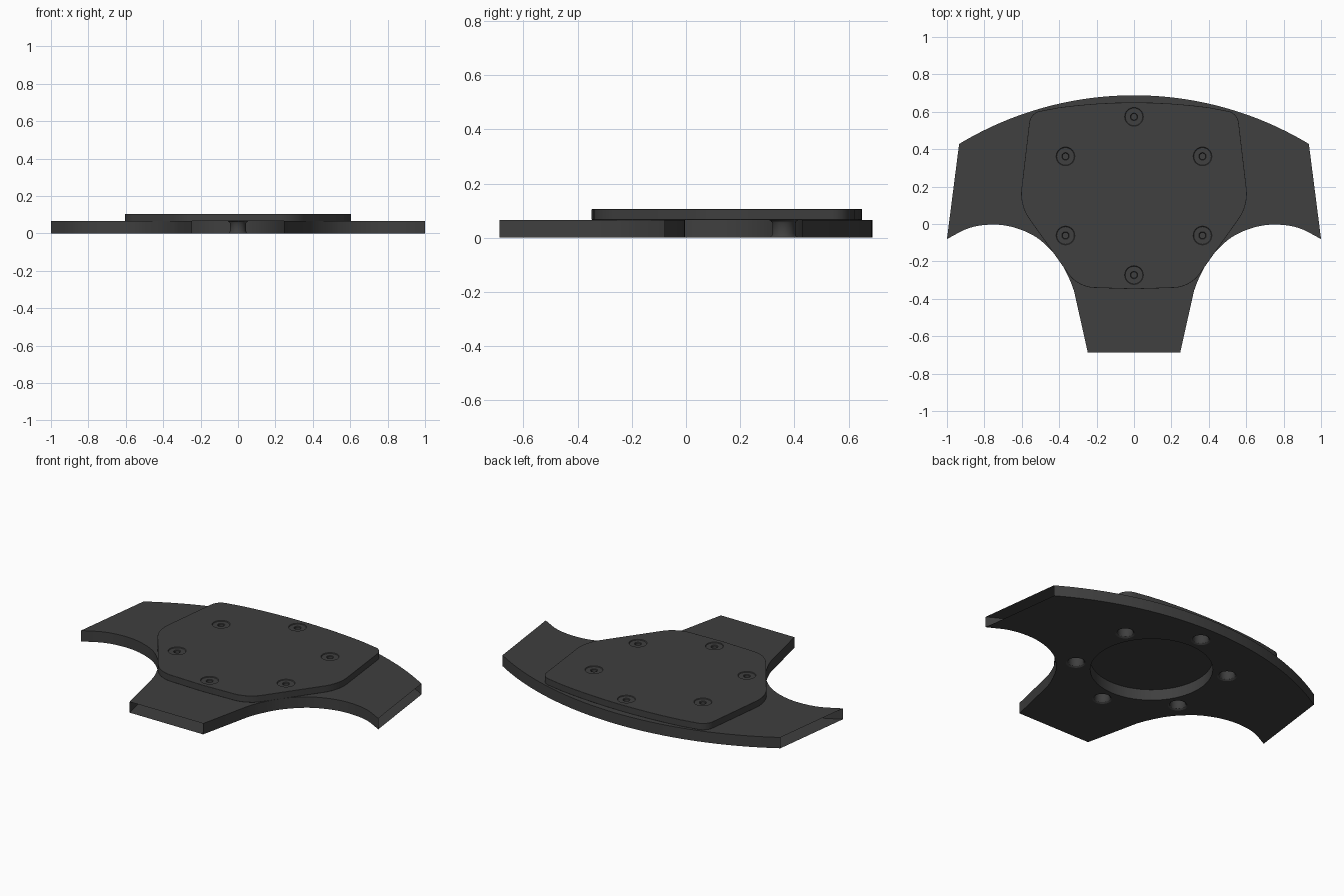
import bpy, bmesh, math
from mathutils import Vector
from mathutils.geometry import interpolate_bezier

if "Cube" in bpy.data.objects:
    bpy.data.objects.remove(bpy.data.objects["Cube"])

dark = bpy.data.materials.new("dark_grey")
dark.diffuse_color = (0.05, 0.05, 0.05, 1)
dark.use_nodes = True
dark.node_tree.nodes["Principled BSDF"].inputs["Base Color"].default_value = dark.diffuse_color
BASE_H, TOP = 0.066, 0.105
C = (0, 0.15)                       # centre of the bolt circle
BOLTS = [(C[0] + 0.423 * math.cos(math.radians(a)), C[1] + 0.423 * math.sin(math.radians(a)))
         for a in range(30, 390, 60)]


def finish(name, bm, recalc=True):
    if recalc:
        bmesh.ops.recalc_face_normals(bm, faces=bm.faces[:])
    me = bpy.data.meshes.new(name)
    bm.to_mesh(me)
    bm.free()
    ob = bpy.data.objects.new(name, me)
    bpy.context.collection.objects.link(ob)
    me.materials.append(dark)
    return ob


def smooth(ob):
    bpy.ops.object.select_all(action='DESELECT')
    ob.select_set(True)
    bpy.context.view_layer.objects.active = ob
    bpy.ops.object.shade_smooth_by_angle(angle=math.radians(30))


def circle(c, r, n):
    return [(c[0] + r * math.cos(2 * math.pi * i / n), c[1] + r * math.sin(2 * math.pi * i / n))
            for i in range(n)]


def spline(pts, n=5):
    """Smooth curve through the points."""
    p = [2 * Vector(pts[0]) - Vector(pts[1])] + [Vector(q) for q in pts] \
        + [2 * Vector(pts[-1]) - Vector(pts[-2])]
    out = []
    for i in range(1, len(p) - 2):
        a, b = p[i], p[i + 1]
        seg = interpolate_bezier(a, a + (b - p[i - 1]) / 6, b - (p[i + 2] - a) / 6, b, n + 1)
        out += [tuple(v[:2]) for v in seg[:-1]]
    return out + [tuple(pts[-1])]


def fill(bm, loops, z):
    """Flat face with holes; returns the vertex loops."""
    rings, edges = [], []
    for lp in loops:
        vs = [bm.verts.new((x, y, z)) for x, y in lp]
        edges += [bm.edges.new((vs[i - 1], vs[i])) for i in range(len(vs))]
        rings.append(vs)
    bmesh.ops.triangle_fill(bm, use_beauty=True, use_dissolve=False, edges=edges)
    return rings


def wall(bm, lo, hi, skip=lambda a, b: False):
    for i in range(len(lo)):
        if not skip(lo[i - 1].co, lo[i].co):
            bm.faces.new((lo[i - 1], lo[i], hi[i], hi[i - 1]))


def lathe(name, profile, c, n=28):
    bm = bmesh.new()
    rings = [[bm.verts.new((x, y, z)) for x, y in circle(c, r, n)] for r, z in profile]
    for a, b in zip(rings, rings[1:]):
        wall(bm, a, b)
    if name.startswith("screw"):
        bm.faces.new(rings[-1])
    smooth(finish(name, bm))


# Base plate: right half outline from the stem up the side scallop and over the crown
scallop = spline([(0.32, -0.36), (0.345, -0.295), (0.395, -0.2), (0.46, -0.123), (0.54, -0.06),
                  (0.65, -0.016), (0.76, -0.003), (0.88, -0.021), (1.0, -0.08)])
R = 1.811
crown = []
for i in range(25):
    x = 0.935 * (1 - i / 24)
    crown.append((x, 0.688 - R + math.sqrt(R * R - x * x)))
half = [(0.247, -0.688)] + scallop + crown
outline = half + [(-x, y) for x, y in reversed(half[:-1])]


def open_end(a, b):
    """The stem end and both wing ends are open."""
    m = (a + b) / 2
    return m.y < -0.68 or (abs(m.x) > 0.95 and (a - b).length > 0.3)


bm = bmesh.new()
loops = [outline, circle(C, 0.338, 64)] + [circle(b, 0.055, 28) for b in BOLTS]
lo, hi = fill(bm, loops, 0), fill(bm, loops, BASE_H)
wall(bm, lo[0], hi[0], open_end)
wall(bm, lo[1], hi[1])
smooth(finish("base_plate", bm))

# Cover plate: rounded corners, slightly arched top and bottom edges
ctrl = [(0, -0.348), (0.30, -0.338), (0.612, 0.10), (0.553, 0.60), (0, 0.65)]
rounds = {1: 0.085, 2: 0.085, 3: 0.06}
half = [ctrl[0]]
for i, r in rounds.items():
    p, a, b = Vector(ctrl[i]), Vector(ctrl[i - 1]), Vector(ctrl[i + 1])
    s, e = p + (a - p).normalized() * r, p + (b - p).normalized() * r
    half += [tuple(v[:2]) for v in interpolate_bezier(s, s.lerp(p, 0.6), e.lerp(p, 0.6), e, 9)]
half += [(x, 0.65 - 0.042 * (x / 0.5) ** 2) for x in (0.4, 0.3, 0.2, 0.1)] + [ctrl[4]]
outline = half + [(-x, y) for x, y in reversed(half[1:-1])]
bm = bmesh.new()
lo = fill(bm, [outline], BASE_H)
hi = fill(bm, [outline] + [circle(b, 0.05, 28) for b in BOLTS], TOP)
wall(bm, lo[0], hi[0])
cover = finish("cover_plate", bm)
bev = cover.modifiers.new("rim", 'BEVEL')
bev.width, bev.segments, bev.limit_method, bev.angle_limit = 0.007, 2, 'ANGLE', math.radians(60)
smooth(cover)

# Countersunk screws in the cover and flared bolt holes in the base
for i, b in enumerate(BOLTS):
    lathe(f"screw_{i + 1}", [(0.05, TOP), (0.047, TOP - 0.004), (0.02, TOP - 0.004),
                             (0.017, TOP - 0.007), (0.017, TOP - 0.025)], b)
    lathe(f"bolt_hole_{i + 1}", [(0.055, 0), (0.046, 0.006), (0.042, 0.015), (0.042, BASE_H - 0.015),
                                 (0.046, BASE_H - 0.006), (0.055, BASE_H)], b)
